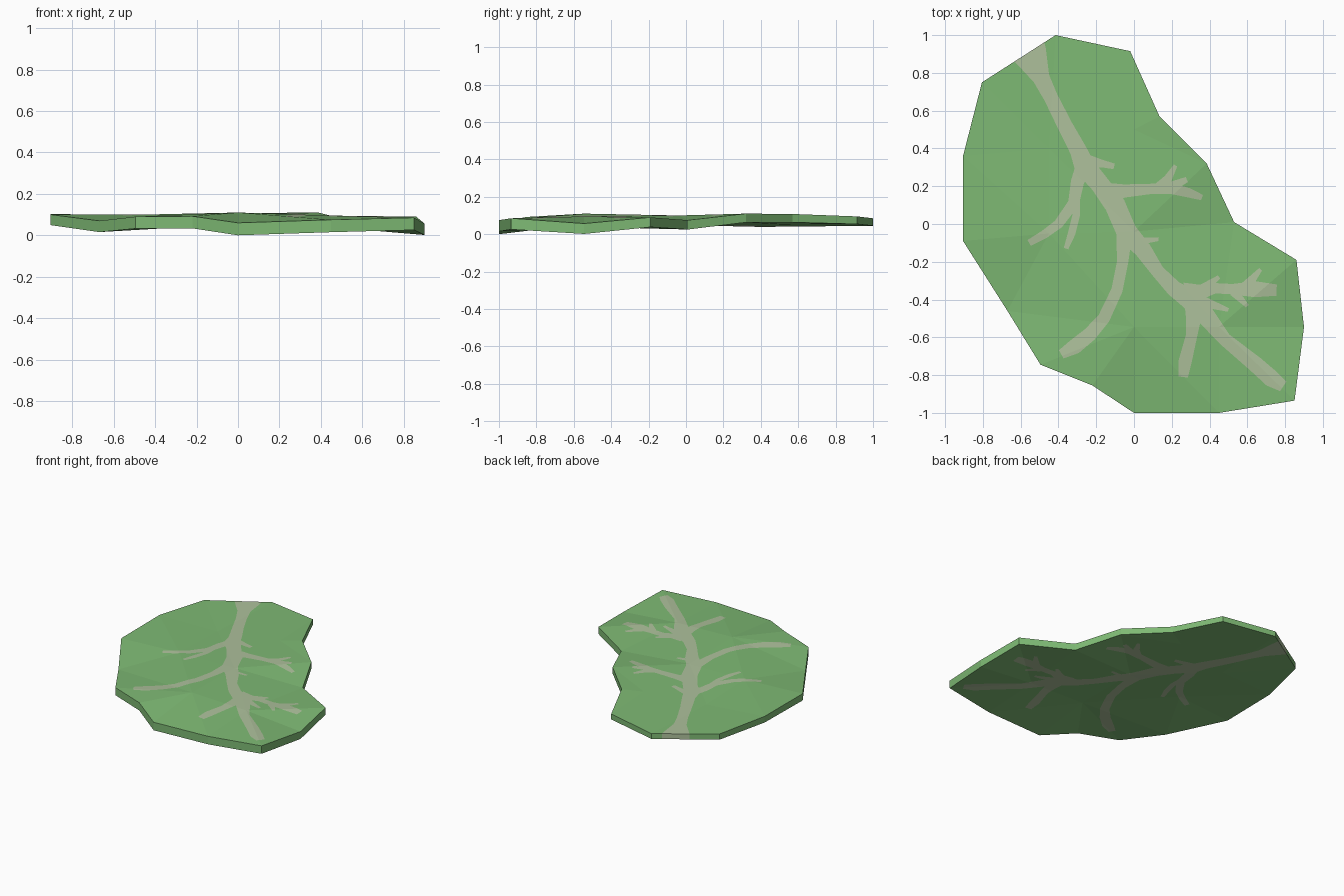
import bpy
from mathutils import Vector
from mathutils.geometry import delaunay_2d_cdt, intersect_point_tri_2d, barycentric_transform

if "Cube" in bpy.data.objects:
    bpy.data.objects.remove(bpy.data.objects["Cube"])

# Leaf rim: x, y, top height
RIM = [(-.415, 1, .085), (-.02, .915, .095), (.135, .57, .108), (.385, .32, .11),
       (.53, .01, .075), (.86, -.19, .09), (.90, -.545, .057), (.85, -.935, .085),
       (.45, -1, .075), (0, -1, .06), (-.22, -.855, .092), (-.495, -.745, .09),
       (-.67, -.46, .07), (-.905, -.09, .10), (-.905, .36, .102), (-.805, .75, .092)]
# Gentle bumps inside the rim
INNER = [(0, -.545, .11), (0, -.04, .10), (-.45, .40, .085), (.45, -.545, .095),
         (-.45, -.05, .10), (0, .5, .098)]

# Veins: centre line x, y, width
MAIN = [[(-.60, .99, .24), (-.545, .89, .175), (-.49, .77, .09), (-.44, .67, .075),
         (-.365, .52, .08), (-.295, .39, .09), (-.265, .31, .11), (-.18, .21, .10),
         (-.10, .10, .11), (-.04, -.04, .11), (.05, -.14, .09), (.125, -.25, .07),
         (.21, -.34, .085), (.30, -.40, .11), (.375, -.48, .10), (.48, -.61, .07),
         (.64, -.74, .085), (.73, -.82, .09), (.79, -.86, .06)]]
LEFT = [[(-.26, .32, .09), (-.30, .22, .07), (-.32, .11, .06), (-.40, 0, .05),
         (-.475, -.055, .045), (-.555, -.10, .035)],
        [(-.31, .16, .05), (-.305, .05, .04), (-.33, -.05, .04), (-.36, -.13, .025)],
        [(-.05, -.02, .09), (-.06, -.20, .06), (-.09, -.35, .06), (-.16, -.50, .065),
         (-.235, -.585, .075), (-.315, -.65, .08), (-.385, -.69, .05)],
        [(.32, -.40, .11), (.315, -.50, .08), (.305, -.59, .06), (.27, -.73, .07),
         (.26, -.81, .05)]]
RIGHT = [[(-.28, .34, .08), (-.17, .32, .04), (-.105, .305, .03)],
         [(-.15, .16, .12), (-.05, .175, .07), (.08, .185, .055), (.19, .19, .06),
          (.29, .165, .05), (.36, .14, .03)],
         [(.13, .195, .05), (.18, .24, .045), (.22, .31, .02)],
         [(.20, .20, .05), (.28, .235, .03)],
         [(-.03, -.10, .08), (.04, -.09, .035), (.13, -.08, .02)],
         [(.27, -.37, .12), (.35, -.36, .08), (.43, -.34, .055), (.52, -.345, .055),
          (.64, -.345, .085), (.755, -.35, .06)],
         [(.59, -.335, .06), (.67, -.24, .02)],
         [(.36, -.35, .06), (.45, -.28, .02)],
         [(.36, -.41, .06), (.50, -.455, .02)],
         [(.53, -.36, .05), (.60, -.435, .02)]]


def ribbon(path):
    """Closed 2D outline of a tapering stroke."""
    left, right = [], []
    for i, (x, y, w) in enumerate(path):
        a, b = path[max(i - 1, 0)], path[min(i + 1, len(path) - 1)]
        d = Vector((b[0] - a[0], b[1] - a[1])).normalized()
        n = Vector((-d.y, d.x)) * w / 2
        left.append(Vector((x, y)) + n)
        right.append(Vector((x, y)) - n)
    return right + left[::-1]


def material(name, color):
    m = bpy.data.materials.new(name)
    m.diffuse_color = (*color, 1)
    m.use_nodes = True
    m.node_tree.nodes["Principled BSDF"].inputs["Base Color"].default_value = m.diffuse_color
    return m


# Coarse facets of the blade
pts = [Vector(p) for p in RIM + INNER]
flat = [p.xy for p in pts]
n = len(RIM)
coarse = delaunay_2d_cdt(flat, [(i, (i + 1) % n) for i in range(n)], [], 1, 1e-5)
tris = [list(f) for f in coarse[2]]


def height(p):
    best = None
    for t in tris:
        a, b, c = (pts[i] for i in t)
        fa, fb, fc = (Vector((v.x, v.y, 0)) for v in (a, b, c))
        ctr = (fa + fb + fc) / 3
        q = Vector((p.x, p.y, 0))
        if intersect_point_tri_2d((q + (ctr - q) * 1e-3).xy, fa.xy, fb.xy, fc.xy):
            return barycentric_transform(q, fa, fb, fc, a, b, c).z
    return .09


# Cut the vein outlines into the facets
verts2d, faces2d = list(flat), list(tris)
for path in MAIN + LEFT + RIGHT:
    loop = ribbon(path)
    faces2d.append(list(range(len(verts2d), len(verts2d) + len(loop))))
    verts2d += loop
v2, _, f2, _, _, origin = delaunay_2d_cdt(verts2d, [], faces2d, 0, 1e-5)
cells = [(list(f), int(any(k >= len(tris) for k in o)))
         for f, o in zip(f2, origin) if any(k < len(tris) for k in o)]

# Top, underside and rim of the leaf
used = sorted({i for f, _ in cells for i in f})
index = {v: k for k, v in enumerate(used)}
m = len(used)
top = [(v2[i].x, v2[i].y, height(v2[i])) for i in used]
bottom = [(x, y, z - .05 + .01 * y) for x, y, z in top]
faces, mats, edges = [], [], {}
for f, vein in cells:
    f = [index[i] for i in f]
    faces += [f, [i + m for i in reversed(f)]]
    mats += [vein, vein]
    for a, b in zip(f, f[1:] + f[:1]):
        edges[a, b] = vein
for (a, b), vein in edges.items():
    if (b, a) not in edges:
        faces.append([b, a, a + m, b + m])
        mats.append(vein)

mesh = bpy.data.meshes.new("leaf")
low = min(p[2] for p in bottom)
mesh.from_pydata([(x, y, z - low) for x, y, z in top + bottom], [], faces)
mesh.materials.append(material("leaf green", (.21, .49, .175)))
mesh.materials.append(material("pale vein", (.42, .53, .33)))
mesh.polygons.foreach_set("material_index", mats)
mesh.update()
bpy.context.collection.objects.link(bpy.data.objects.new("leaf", mesh))
